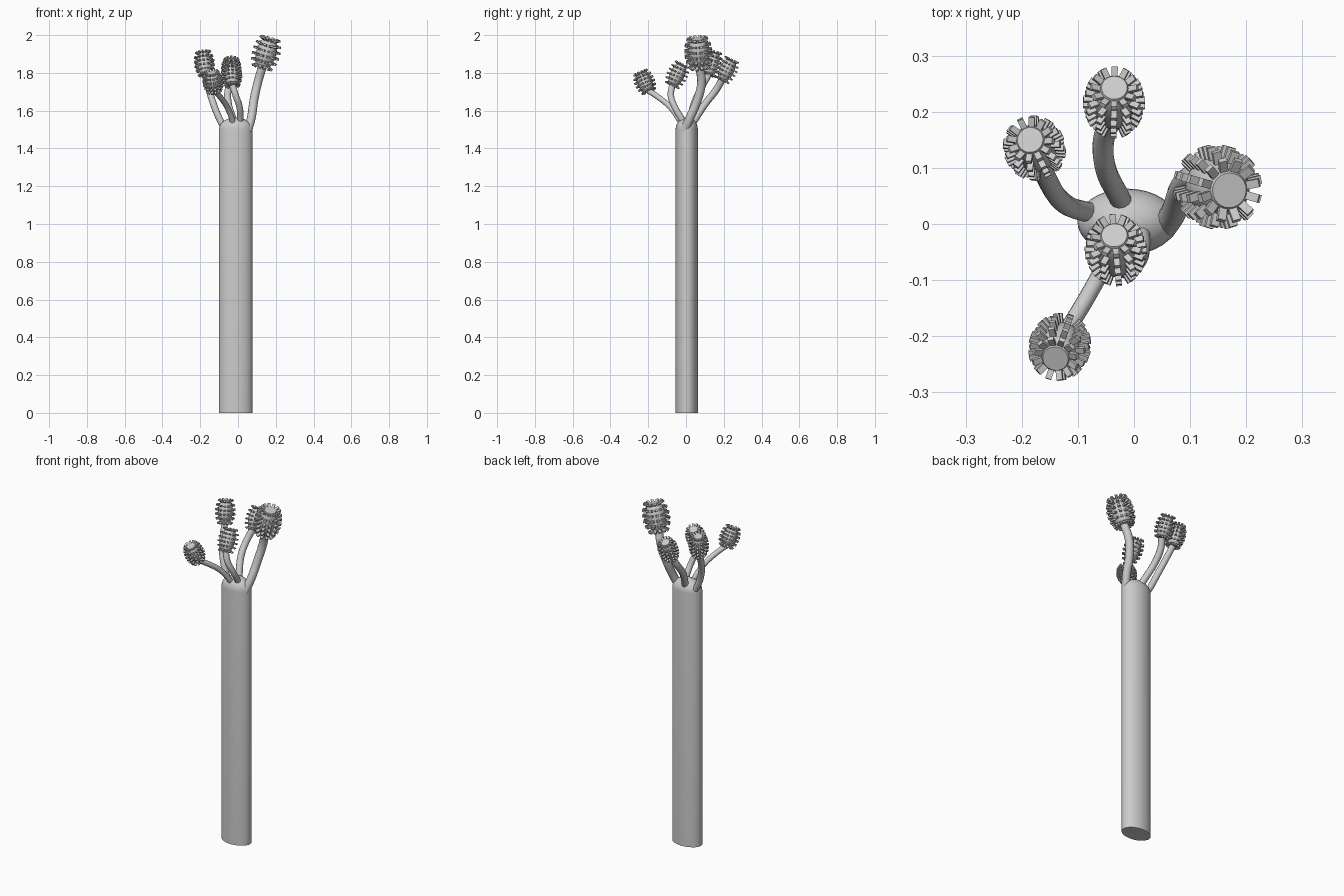
import bpy, bmesh, math
from mathutils import Vector, Matrix

if "Cube" in bpy.data.objects:
    bpy.data.objects.remove(bpy.data.objects["Cube"])

grey = bpy.data.materials.new("soft_grey")
grey.use_nodes = True
grey.diffuse_color = (0.6, 0.6, 0.6, 1)
grey.node_tree.nodes["Principled BSDF"].inputs["Base Color"].default_value = (0.6, 0.6, 0.6, 1)


def finish(bm, name, smooth=True):
    bmesh.ops.recalc_face_normals(bm, faces=bm.faces)
    mesh = bpy.data.meshes.new(name)
    bm.to_mesh(mesh)
    bm.free()
    obj = bpy.data.objects.new(name, mesh)
    bpy.context.collection.objects.link(obj)
    mesh.materials.append(grey)
    if smooth:
        bpy.ops.object.select_all(action='DESELECT')
        obj.select_set(True)
        bpy.context.view_layer.objects.active = obj
        bpy.ops.object.shade_smooth_by_angle(angle=math.radians(40))
    return obj


def lathe(bm, profile, sides, matrix):
    """Closed solid of revolution with flat end caps."""
    rings = []
    for r, z in profile:
        rings.append([bm.verts.new(matrix @ Vector((r * math.cos(a), r * math.sin(a), z)))
                      for a in (math.tau * i / sides for i in range(sides))])
    for low, high in zip(rings, rings[1:]):
        for i in range(sides):
            j = (i + 1) % sides
            bm.faces.new((low[i], low[j], high[j], high[i]))
    bm.faces.new(rings[0][::-1])
    bm.faces.new(rings[-1])


def make_arm(name, points, radius):
    curve = bpy.data.curves.new(name, 'CURVE')
    curve.dimensions = '3D'
    curve.bevel_depth = radius
    curve.bevel_resolution = 4
    curve.resolution_u = 8
    curve.use_fill_caps = True
    spline = curve.splines.new('BEZIER')
    spline.bezier_points.add(len(points) - 1)
    for bp, co in zip(spline.bezier_points, points):
        bp.co = co
        bp.handle_left_type = bp.handle_right_type = 'AUTO'
    curve.materials.append(grey)
    obj = bpy.data.objects.new(name, curve)
    bpy.context.collection.objects.link(obj)
    bpy.ops.object.select_all(action='DESELECT')
    obj.select_set(True)
    bpy.context.view_layer.objects.active = obj
    bpy.ops.object.convert(target='MESH')
    bpy.ops.object.shade_smooth_by_angle(angle=math.radians(40))


def make_head(name, base, top, radius):
    """Truncated ellipsoid with rows of square pegs standing off its surface."""
    base, top = Vector(base), Vector(top)
    axis = top - base
    place = Matrix.Translation((base + top) / 2) @ axis.to_track_quat('Z', 'Y').to_matrix().to_4x4()
    end = 0.81
    half = axis.length / 2 / end
    bm = bmesh.new()
    profile = []
    for i in range(13):
        u = end * (i / 6 - 1)
        profile.append((radius * math.sqrt(1 - u * u), u * half))
    lathe(bm, profile, 24, place)
    finish(bm, name + "_core")

    pegs = bmesh.new()
    rows, columns = 6, 12
    for row in range(rows):
        u = 0.72 * (2 * row / (rows - 1) - 1)
        r = radius * math.sqrt(1 - u * u)
        tilt = math.atan2(u / half, r / radius ** 2)
        for col in range(columns):
            turn = Matrix.Rotation(math.tau * col / columns, 4, 'Z')
            peg = (turn @ Matrix.Translation((r, 0, u * half))
                   @ Matrix.Rotation(-tilt, 4, 'Y')
                   @ Matrix.Translation((radius * 0.17, 0, 0))
                   @ Matrix.Diagonal((radius * 0.5, radius * 0.28, radius * 0.2, 1)))
            bmesh.ops.create_cube(pegs, size=1, matrix=place @ peg)
    finish(pegs, name + "_pegs", smooth=False)


# Oval trunk with a domed top
bm = bmesh.new()
dome = [(math.cos(a), 1.5 + 0.065 * math.sin(a)) for a in (math.radians(d) for d in range(0, 86, 12))]
oval = Matrix.Translation((-0.012, 0.004, 0)) @ Matrix.Diagonal((0.089, 0.059, 1, 1))
lathe(bm, [(1, 0)] + dome + [(0.03, 1.565)], 32, oval)
finish(bm, "trunk")

# Each branch: arm path, its thickness, head top and head radius
branches = {
    "left": ([(0.05, -0.01, 1.49), (0.07, 0.02, 1.56), (0.085, 0.062, 1.66),
              (0.105, 0.082, 1.75), (0.128, 0.072, 1.83)], 0.023, (0.17, 0.06, 1.98), 0.053),
    "front": ([(0.008, 0.0, 1.5), (0.012, -0.02, 1.55), (0.008, -0.06, 1.62),
               (-0.012, -0.08, 1.68), (-0.03, -0.073, 1.735)], 0.017, (-0.035, -0.02, 1.845), 0.039),
    "back": ([(-0.01, 0.015, 1.5), (-0.025, 0.045, 1.55), (-0.052, 0.105, 1.64),
              (-0.052, 0.16, 1.71), (-0.036, 0.19, 1.762)], 0.019, (-0.035, 0.243, 1.87), 0.039),
    "right": ([(-0.06, 0.02, 1.49), (-0.09, 0.023, 1.54), (-0.128, 0.04, 1.63),
               (-0.155, 0.08, 1.72), (-0.17, 0.12, 1.79)], 0.018, (-0.185, 0.15, 1.91), 0.039),
    "front_right": ([(-0.02, -0.01, 1.5), (-0.03, -0.035, 1.55), (-0.058, -0.085, 1.62),
                     (-0.092, -0.145, 1.67), (-0.125, -0.198, 1.705)], 0.015, (-0.14, -0.24, 1.80), 0.039),
}
for name, (path, thickness, tip, size) in branches.items():
    make_arm(name + "_arm", path, thickness)
    make_head(name + "_head", path[-1], tip, size)
